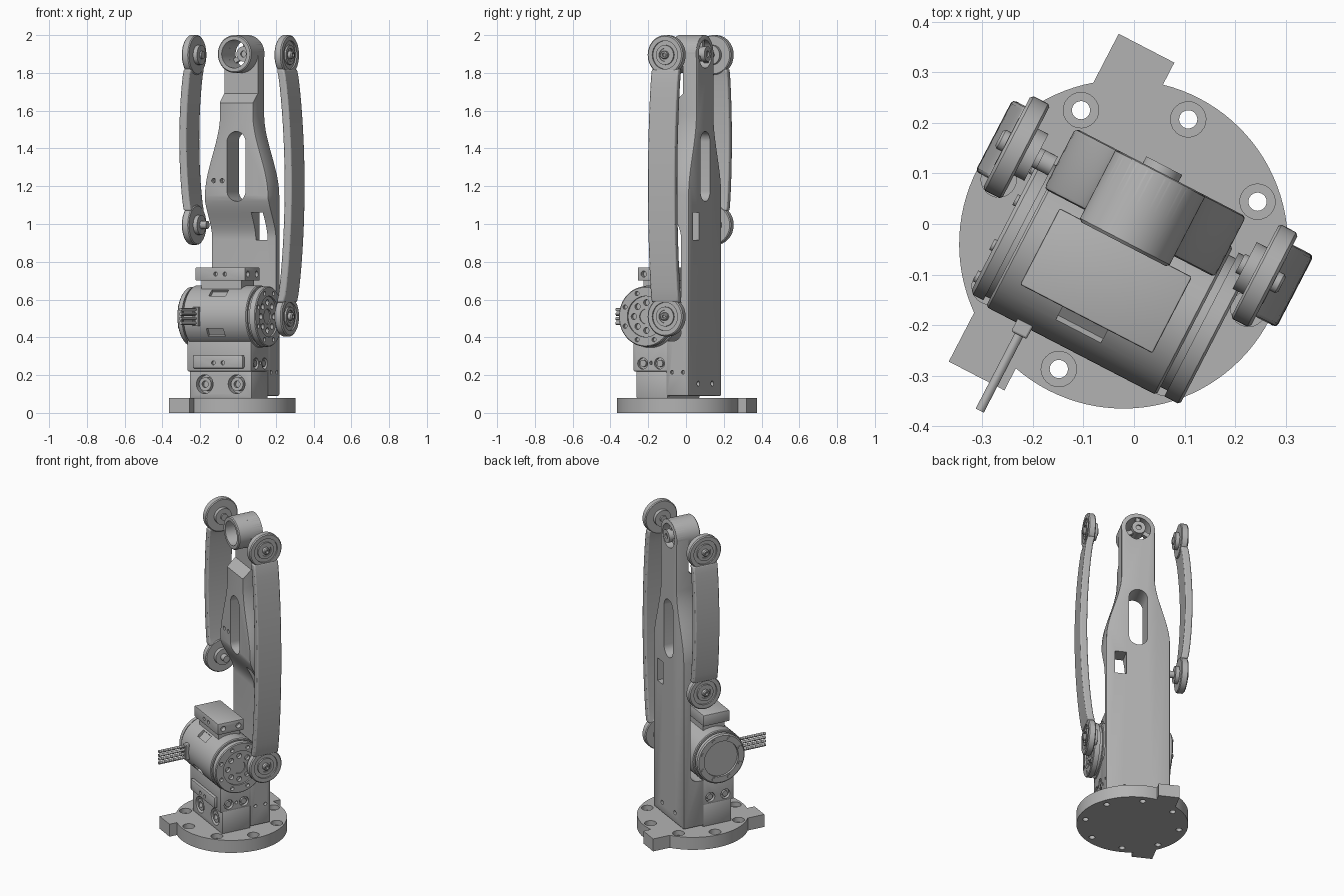
import bpy, bmesh
from math import sin, cos, pi, radians, acos

if "Cube" in bpy.data.objects:
    bpy.data.objects.remove(bpy.data.objects["Cube"])

YAW = radians(-27.4)   # the whole machine is turned on its base
parts = []

grey = bpy.data.materials.new("machined grey")
grey.use_nodes = True
grey.diffuse_color = (0.45, 0.45, 0.45, 1)
grey.node_tree.nodes["Principled BSDF"].inputs["Base Color"].default_value = (0.45, 0.45, 0.45, 1)


def finish(bm, name, bevel=0):
    bmesh.ops.remove_doubles(bm, verts=bm.verts, dist=1e-6)
    bmesh.ops.recalc_face_normals(bm, faces=bm.faces)
    me = bpy.data.meshes.new(name)
    bm.to_mesh(me)
    bm.free()
    me.materials.append(grey)
    ob = bpy.data.objects.new(name, me)
    bpy.context.collection.objects.link(ob)
    ob.rotation_euler.z = YAW
    if bevel:
        mod = ob.modifiers.new("bevel", "BEVEL")
        mod.width, mod.segments = bevel, 2
        mod.limit_method, mod.angle_limit = "ANGLE", radians(40)
    parts.append(ob)
    return ob


def place(axis, h, p):
    co = list(p)
    co.insert(axis, h)
    return co


def prism(name, axis, pts, a, b, bevel=0):
    """Extrude a 2D outline along an axis from a to b."""
    bm = bmesh.new()
    lo = [bm.verts.new(place(axis, a, p)) for p in pts]
    hi = [bm.verts.new(place(axis, b, p)) for p in pts]
    bm.faces.new(lo)
    bm.faces.new(hi)
    for i in range(len(pts)):
        j = (i + 1) % len(pts)
        bm.faces.new((lo[i], lo[j], hi[j], hi[i]))
    return finish(bm, name, bevel)


def box(name, x, y, z, bevel=0):
    pts = [(x[0], y[0]), (x[1], y[0]), (x[1], y[1]), (x[0], y[1])]
    return prism(name, 2, pts, z[0], z[1], bevel)


def lathe(name, axis, centres, profile, closed=False, n=48):
    """Spin a (radius, height) profile around an axis, once per centre."""
    bm = bmesh.new()
    for c in centres:
        rings = [[bm.verts.new(place(axis, h, (c[0] + r * cos(2 * pi * i / n), c[1] + r * sin(2 * pi * i / n))))
                  for i in range(n)] for r, h in profile]
        for k in range(len(rings) - (0 if closed else 1)):
            p, q = rings[k], rings[(k + 1) % len(rings)]
            for i in range(n):
                j = (i + 1) % n
                bm.faces.new((p[i], p[j], q[j], q[i]))
    return finish(bm, name)


def rods(name, axis, centres, r, a, b, n=24):
    return lathe(name, axis, centres, [(0, a), (r, a), (r, b), (0, b)], n=n)


def cut(ob, *cutters):
    """Subtract the cutters, bake the result and discard them."""
    for c in cutters:
        mod = ob.modifiers.new("cut", "BOOLEAN")
        mod.operation, mod.solver, mod.object = "DIFFERENCE", "EXACT", c
        c.hide_render = True
    bpy.context.view_layer.update()
    dg = bpy.context.evaluated_depsgraph_get()
    me = bpy.data.meshes.new_from_object(ob.evaluated_get(dg))
    ob.modifiers.clear()
    ob.data = me
    for c in cutters:
        parts.remove(c)
        bpy.data.objects.remove(c)


def circle(c, r, n, start=0.0):
    return [(c[0] + r * cos(start + 2 * pi * i / n), c[1] + r * sin(start + 2 * pi * i / n)) for i in range(n)]


def arc(c, r, a, b, n):
    return [(c[0] + r * cos(a + (b - a) * i / n), c[1] + r * sin(a + (b - a) * i / n)) for i in range(n + 1)]


def smooth(t):
    t = min(1, max(0, t))
    return t * t * (3 - 2 * t)


# Round base with two tabs and eight counterbored holes
R, C = 0.325, (0, -0.045)
a1, a2 = acos(-0.076 / R), acos(-0.2 / R)
outline = (arc(C, R, -a1, a1, 60) + [(-0.076, 0.32), (-0.2, 0.32)]
           + arc(C, R, a2, 2 * pi - a2, 30) + [(-0.2, -0.41), (-0.076, -0.41)])
base = prism("base_disc", 2, outline, 0, 0.08)
holes = circle(C, 0.278, 8)
cut(base, rods("bore", 2, holes, 0.018, -0.1, 0.2), rods("counterbore", 2, holes, 0.035, 0.05, 0.2))

# Upright plate with narrowing top, front scoop, slot and window
side = [(0.19 - 0.09 * smooth((z - 1.15) / 0.43), z) for z in [1.15 + 0.0215 * i for i in range(21)]]
outline = ([(-0.19, 0.09), (0.19, 0.09)] + side + arc((0, 1.9), 0.1, 0, pi, 24)
           + [(-x, z) for x, z in reversed(side)])
plate = prism("upright_plate", 1, outline, -0.02, 0.115, bevel=0.008)
ramp = [(0.07 - 0.092 * smooth(i / 16), 0.92 + 0.25 * i / 16) for i in range(17)]
scoop = prism("scoop", 0, [(-0.1, 0.38), (-0.022, 0.38)] + arc((0.02, 0.43), 0.05, -pi / 2, 0, 8)
              + ramp + [(-0.1, 1.17)], -0.4, 0.4)
relief = prism("relief", 0, [(-0.1, 1.64), (-0.021, 1.64), (0.035, 1.69), (0.035, 2.1), (-0.1, 2.1)], -0.4, 0.4)
slot = prism("slot", 1, arc((0, 1.435), 0.055, 0, pi, 14) + arc((0, 1.175), 0.055, pi, 2 * pi, 14), -0.3, 0.3)
window = box("window", (0.07, 0.14), (-0.3, 0.3), (0.915, 1.06))
cut(plate, scoop, relief, slot, window,
    rods("eye", 1, [(0, 1.9)], 0.074, -0.3, 0.3, 48),
    rods("rear_holes", 1, [(-0.08, 0.155), (0.08, 0.155)], 0.014, 0.09, 0.2),
    rods("front_holes", 1, [(-0.135, 1.23), (-0.085, 1.23)], 0.012, -0.1, 0.01),
    rods("side_holes", 0, [(0.015, 0.215), (0.08, 0.215)], 0.01, 0.17, 0.3))

# Top bearing barrel with three-spoke hub
lathe("top_barrel", 1, [(0, 1.9)], [(0.074, -0.045), (0.094, -0.045), (0.1, -0.039), (0.1, 0.112),
                                    (0.074, 0.112)], closed=True, n=64)
lathe("top_hub", 1, [(0, 1.9)], [(0.016, 0.06), (0.04, 0.06), (0.04, 0.13), (0.016, 0.13)], closed=True)
rods("top_hub_screw", 1, [(0, 1.9)], 0.017, 0.07, 0.12)
for i in range(3):
    a = pi / 2 + i * 2 * pi / 3
    d, t = (cos(a), sin(a)), (-sin(a) * 0.013, cos(a) * 0.013)
    quad = [(d[0] * r + s * t[0], 1.9 + d[1] * r + s * t[1])
            for r, s in ((0.03, -1), (0.08, -1), (0.08, 1), (0.03, 1))]
    prism("top_spoke", 1, quad, 0.08, 0.105)

# Base block, motor cradle and clamp plates
block = box("base_block", (-0.185, 0.185), (-0.2, -0.015), (0.078, 0.222), 0.004)
bolts = [(-0.095, 0.152), (0.095, 0.152)]
cut(block, rods("bolt_recess", 1, bolts, 0.05, -0.3, -0.16, 32))
lathe("base_bolts", 1, bolts, [(0, -0.175), (0.018, -0.175), (0.018, -0.195), (0.036, -0.195),
                               (0.036, -0.155), (0, -0.155)], n=24)
cradle = box("motor_cradle", (-0.19, 0.19), (-0.215, -0.015), (0.22, 0.41), 0.004)
side_bolts = [(-0.16, 0.262), (-0.06, 0.262)]
cut(cradle, rods("side_recess", 0, side_bolts, 0.03, 0.17, 0.3), rods("side_recess", 0, side_bolts, 0.03, -0.3, -0.17),
    rods("side_pin", 0, [(-0.11, 0.265)], 0.009, 0.17, 0.3))
rods("cradle_bolts", 0, side_bolts, 0.018, -0.186, 0.186)
small = [(-0.025, 0.265), (0.03, 0.265)]
lower = box("lower_clamp", (-0.15, 0.15), (-0.235, -0.21), (0.235, 0.305), 0.008)
cut(lower, rods("clamp_holes", 1, small, 0.011, -0.3, -0.22))
box("clamp_neck", (-0.12, 0.12), (-0.19, -0.05), (0.6, 0.705))
upper = box("upper_clamp", (-0.145, 0.15), (-0.21, -0.04), (0.7, 0.77), 0.004)
cut(upper, rods("clamp_holes", 1, [(-0.025, 0.735), (0.03, 0.735)], 0.011, -0.3, -0.19),
    rods("clamp_side_holes", 0, [(-0.175, 0.735), (-0.075, 0.735)], 0.016, 0.12, 0.3))

# Motor drum with grooved ends, bolt circles and recessed windows
M = (-0.115, 0.51)
motor = lathe("motor_drum", 0, [M], [
    (0, -0.21), (0.112, -0.21), (0.112, -0.225), (0.148, -0.225), (0.156, -0.218), (0.156, -0.195),
    (0.147, -0.195), (0.147, -0.185), (0.16, -0.185), (0.165, -0.18), (0.165, 0.19), (0.16, 0.195),
    (0.147, 0.195), (0.147, 0.21), (0.16, 0.21), (0.16, 0.24), (0.155, 0.245), (0.108, 0.245),
    (0.108, 0.235), (0.04, 0.235), (0.04, 0.228), (0, 0.228)], n=72)
pockets = []
for deg in (130, 211):
    a = radians(deg)
    quad = [(M[0] + r * cos(a) - s * sin(a), M[1] + r * sin(a) + s * cos(a))
            for r, s in ((0.148, -0.025), (0.19, -0.025), (0.19, 0.025), (0.148, 0.025))]
    pockets.append(prism("pocket", 0, quad, -0.05, 0.05))
cut(motor, *pockets, rods("flange_holes", 0, circle(M, 0.132, 8, pi / 8), 0.012, 0.225, 0.3, 16),
    rods("rotor_holes", 0, circle(M, 0.074, 8), 0.016, 0.215, 0.3, 16))
rods("cap_screws", 0, circle(M, 0.13, 8, pi / 8), 0.012, -0.231, -0.22, 16)

# Motor leads
box("lead_socket", (-0.118, -0.084), (-0.3, -0.25), (0.46, 0.56), 0.004)
rods("motor_leads", 1, [(-0.101, 0.475 + 0.024 * i) for i in range(4)], 0.009, -0.468, -0.25, 12)


# Bowed side links with bearing hubs at both ends
def link(name, s, z0, z1, bow, pin_in):
    v = 0.028
    zs = [z0 + 0.075 + (z1 - z0 - 0.15) * i / 32 for i in range(33)]
    mid = [0.277 + bow * sin(pi * i / 32) ** 0.7 if 0 < i < 32 else 0.277 for i in range(33)]
    outline = ([(s * (m + 0.0215), z) for m, z in zip(mid, zs)]
               + [(s * (m - 0.0215), z) for m, z in reversed(list(zip(mid, zs)))])
    prism(name + "_body", 0 + 1, outline, v - 0.08, v + 0.08, bevel=0.008)
    hub = [(0.02, 0.232), (0.052, 0.232), (0.052, 0.255), (0.1, 0.255), (0.105, 0.26), (0.105, 0.292),
           (0.099, 0.298), (0.075, 0.298), (0.075, 0.289), (0.052, 0.289), (0.052, 0.299), (0.034, 0.299),
           (0.034, 0.292), (0.02, 0.292)]
    lathe(name + "_hubs", 0, [(v, z0), (v, z1)], [(r, s * h) for r, h in hub], closed=True)
    for z, inner in ((z0, pin_in), (z1, 0.222)):
        pin = [(0, inner), (0.021, inner), (0.021, 0.31), (0.016, 0.315), (0.009, 0.315), (0.009, 0.3), (0, 0.3)]
        lathe(name + "_pin", 0, [(v, z)], [(r, s * h) for r, h in pin], n=24)


link("long_link", 1, 0.51, 1.895, 0.046, 0.23)
link("short_link", -1, 0.995, 1.895, 0.028, 0.195)

# Smooth round surfaces, keep edges crisp
bpy.ops.object.select_all(action="DESELECT")
for ob in parts:
    ob.select_set(True)
bpy.context.view_layer.objects.active = parts[0]
bpy.ops.object.shade_smooth_by_angle(angle=radians(30))
